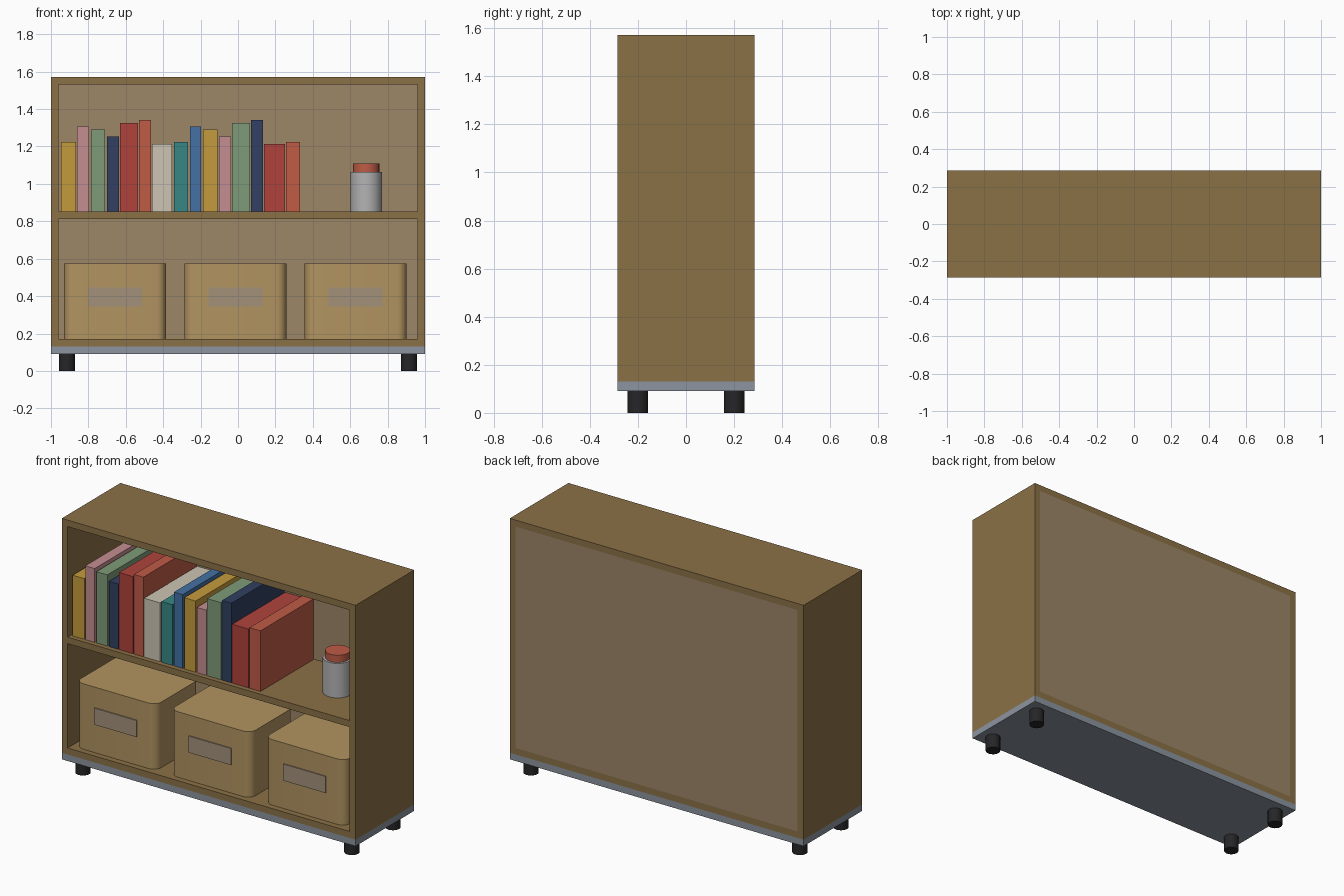
import bpy, bmesh, math
from mathutils import Matrix

if "Cube" in bpy.data.objects:
    bpy.data.objects.remove(bpy.data.objects["Cube"])


def material(name, rgb):
    # 0-255 display colour to linear
    m = bpy.data.materials.new(name)
    m.diffuse_color = [(c / 255) ** 2.2 for c in rgb] + [1]
    m.use_nodes = True
    m.node_tree.nodes["Principled BSDF"].inputs["Base Color"].default_value = m.diffuse_color
    return m


WOOD = material("wood", (138, 112, 72))
BACK = material("back_board", (155, 133, 103))
BASE = material("base_grey", (139, 147, 158))
BLACK = material("black", (42, 42, 44))
BOX = material("storage_box", (176, 146, 97))
LABEL = material("label", (162, 144, 122))
STEEL = material("steel", (178, 178, 178))
BOOKS = {n: material(n, c) for n, c in {
    "gold": (196, 154, 62), "pink": (196, 140, 144), "green": (126, 154, 120),
    "navy": (52, 66, 98), "red": (174, 68, 62), "coral": (190, 92, 72),
    "cream": (204, 196, 178), "teal": (58, 134, 132), "blue": (70, 112, 162)}.items()}


def finish(name, bm, mat):
    me = bpy.data.meshes.new(name)
    bm.to_mesh(me)
    bm.free()
    me.materials.append(mat)
    ob = bpy.data.objects.new(name, me)
    bpy.context.collection.objects.link(ob)
    return ob


def smooth(ob):
    bpy.ops.object.select_all(action='DESELECT')
    ob.select_set(True)
    bpy.context.view_layer.objects.active = ob
    bpy.ops.object.shade_smooth_by_angle(angle=math.radians(35))


def box(name, x0, x1, y0, y1, z0, z1, mat, corner=0):
    bm = bmesh.new()
    bmesh.ops.create_cube(bm, size=1, matrix=Matrix.Translation(
        ((x0 + x1) / 2, (y0 + y1) / 2, (z0 + z1) / 2)) @ Matrix.Diagonal((x1 - x0, y1 - y0, z1 - z0, 1)))
    if corner:
        upright = [e for e in bm.edges if abs(e.verts[0].co.z - e.verts[1].co.z) > 0.01]
        bmesh.ops.bevel(bm, geom=upright, offset=corner, segments=5, profile=0.5, affect='EDGES')
    ob = finish(name, bm, mat)
    if corner:
        smooth(ob)
    return ob


def cylinder(name, x, y, z0, z1, r, mat, sides=20):
    bm = bmesh.new()
    bmesh.ops.create_cone(bm, cap_ends=True, segments=sides, radius1=r, radius2=r, depth=z1 - z0,
                          matrix=Matrix.Translation((x, y, (z0 + z1) / 2)))
    ob = finish(name, bm, mat)
    smooth(ob)
    return ob


D, T, TOP, FLOOR, SHELF = 0.285, 0.04, 1.572, 0.13, 0.852

# Carcass
for side, s in (("left", -1), ("right", 1)):
    a, b = sorted((s, s * (1 - T)))
    box(side + "_side", a, b, -D, D, FLOOR, TOP - T, WOOD)
box("top", -1, 1, -D, D, TOP - T, TOP, WOOD)
box("bottom", -1 + T, 1 - T, -D, D, FLOOR, FLOOR + T, WOOD)
box("shelf", -1 + T, 1 - T, -D, D - 0.02, SHELF - T, SHELF, WOOD)
box("back_panel", -1 + T, 1 - T, D - 0.02, D, FLOOR + T, TOP - T, BACK)

# Base and feet
box("base", -1, 1, -D, D, 0.09, FLOOR, BASE)
for sx, nx in ((-1, "left"), (1, "right")):
    for sy, ny in ((-1, "front"), (1, "back")):
        cylinder(f"{ny}_{nx}_foot", 0.915 * sx, 0.2 * sy, 0, 0.09, 0.043, BLACK)

# Books: left, right, top, colour
row = [(-.947, -.866, 1.225, "gold"), (-.861, -.797, 1.306, "pink"), (-.786, -.711, 1.29, "green"),
       (-.701, -.636, 1.253, "navy"), (-.631, -.535, 1.326, "red"), (-.529, -.465, 1.342, "coral"),
       (-.46, -.353, 1.214, "cream"), (-.342, -.267, 1.225, "teal"), (-.257, -.198, 1.306, "blue"),
       (-.187, -.11, 1.29, "gold"), (-.102, -.037, 1.253, "pink"), (-.032, .064, 1.326, "green"),
       (.07, .134, 1.342, "navy"), (.139, .251, 1.214, "red"), (.257, .332, 1.225, "coral")]
for i, (x0, x1, z, c) in enumerate(row):
    box(f"book_{i + 1}", x0, x1, -0.255, 0.26, SHELF, z, BOOKS[c])

# Jar and lid
cylinder("jar", 0.686, -0.01, SHELF, 1.064, 0.084, STEEL)
cylinder("jar_lid", 0.686, -0.01, 1.064, 1.108, 0.07, BOOKS["coral"])

# Storage boxes with front labels
for i in range(3):
    x = -0.657 + 0.643 * i
    box(f"storage_box_{i + 1}", x - .273, x + .273, -0.248, 0.175, FLOOR + T, 0.573, BOX, 0.05)
    box(f"box_label_{i + 1}", x - .144, x + .144, -0.255, -0.24, 0.345, 0.447, LABEL)
